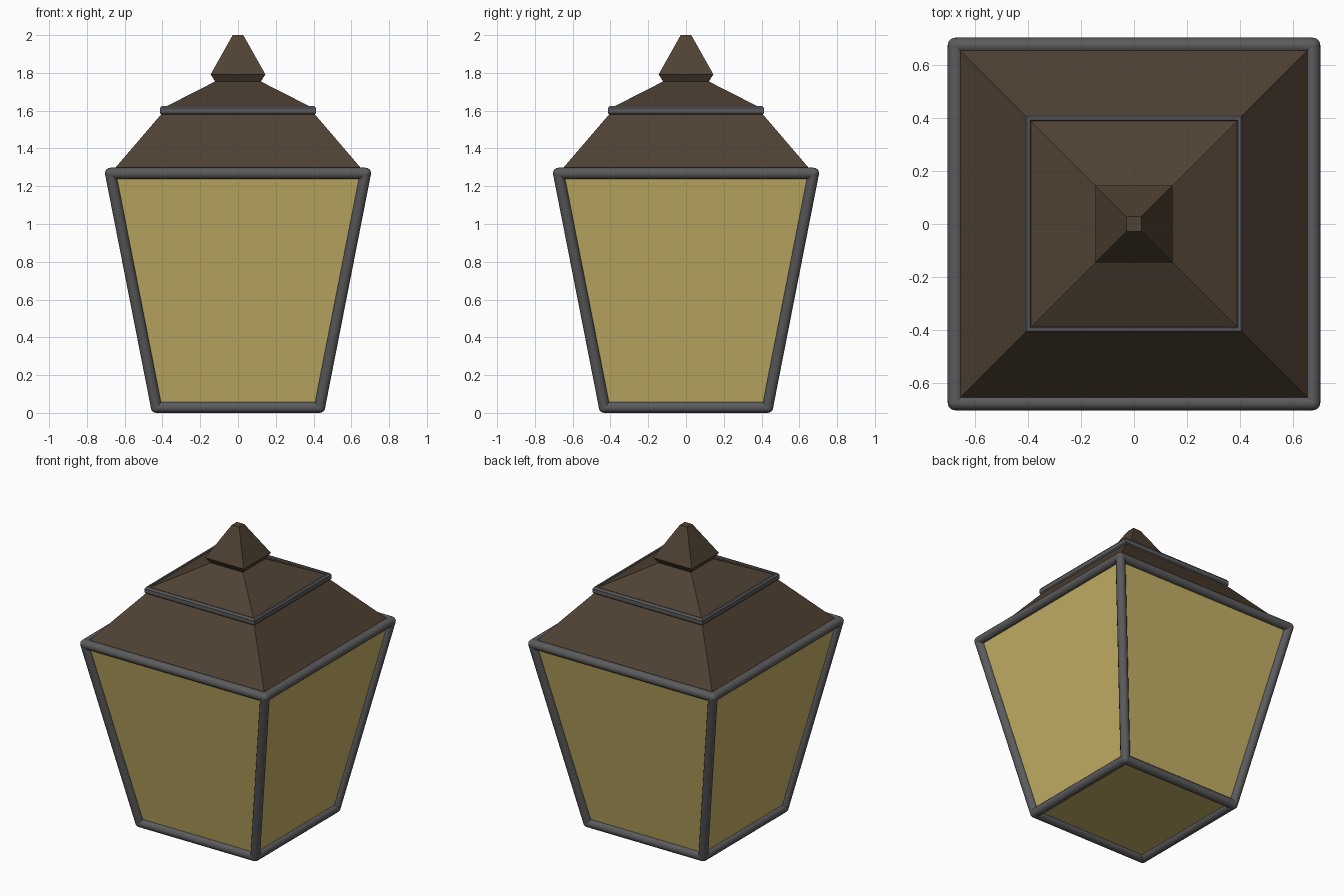
import bpy
import bmesh
from mathutils import Vector

cube = bpy.data.objects.get("Cube")
if cube:
    bpy.data.objects.remove(cube, do_unlink=True)


def material(name, rgb):
    m = bpy.data.materials.new(name)
    m.use_nodes = True
    m.diffuse_color = (*rgb, 1)
    bsdf = next(n for n in m.node_tree.nodes if n.type == 'BSDF_PRINCIPLED')
    bsdf.inputs["Base Color"].default_value = (*rgb, 1)
    bsdf.inputs["Roughness"].default_value = 0.7
    return m


GLASS = material("warm yellow glass", (0.56, 0.44, 0.135))
ROOF = material("dark brown roof", (0.080, 0.054, 0.034))
METAL = material("dark grey metal", (0.105, 0.105, 0.11))
CORNERS = ((-1, -1), (1, -1), (1, 1), (-1, 1))


def finish(name, bm, mat):
    bmesh.ops.recalc_face_normals(bm, faces=bm.faces)
    mesh = bpy.data.meshes.new(name)
    bm.to_mesh(mesh)
    bm.free()
    mesh.materials.append(mat)
    ob = bpy.data.objects.new(name, mesh)
    bpy.context.collection.objects.link(ob)
    return ob


def square_loft(name, profile, mat, ring=False):
    """Sweep a (half width, height) profile round a square plan."""
    bm = bmesh.new()
    loops = [[bm.verts.new((x * w, y * w, z)) for x, y in CORNERS] for w, z in profile]
    pairs = list(zip(loops, loops[1:]))
    if ring:
        pairs.append((loops[-1], loops[0]))
    else:
        bm.faces.new(loops[0])
        bm.faces.new(loops[-1])
    for a, b in pairs:
        for i in range(4):
            j = (i + 1) % 4
            bm.faces.new((a[i], a[j], b[j], b[i]))
    return finish(name, bm, mat)


def rod(name, start, end, radius):
    """Round bar with ball ends, so that neighbouring bars join softly."""
    bm = bmesh.new()
    start, end = Vector(start), Vector(end)
    axis = end - start
    turn = axis.to_track_quat('Z', 'Y').to_matrix()
    made = bmesh.ops.create_cone(bm, segments=12, radius1=radius, radius2=radius,
                                 depth=axis.length)["verts"]
    bmesh.ops.rotate(bm, verts=made, matrix=turn)
    bmesh.ops.translate(bm, verts=made, vec=(start + end) / 2)
    for p in (start, end):
        ball = bmesh.ops.create_uvsphere(bm, u_segments=12, v_segments=8, radius=radius)["verts"]
        bmesh.ops.rotate(bm, verts=ball, matrix=turn)
        bmesh.ops.translate(bm, verts=ball, vec=p)
    ob = finish(name, bm, METAL)
    bpy.ops.object.select_all(action='DESELECT')
    ob.select_set(True)
    bpy.context.view_layer.objects.active = ob
    bpy.ops.object.shade_smooth_by_angle(angle=0.8)


# Glass body, tapering towards the base
LOW, HIGH, R = (0.432, 0.03), (0.675, 1.268), 0.03
square_loft("glass_body", [LOW, HIGH], GLASS)

# Frame bars along every edge of the glass
sides = ("front", "left", "back", "right")
posts = ("front_right", "front_left", "back_left", "back_right")
for i in range(4):
    (ax, ay), (bx, by) = CORNERS[i], CORNERS[(i + 1) % 4]
    for level, (w, z) in (("bottom", LOW), ("top", HIGH)):
        rod(f"{sides[i]}_{level}_bar", (ax * w, ay * w, z), (bx * w, by * w, z), R)
    rod(f"{posts[i]}_post", (ax * LOW[0], ay * LOW[0], LOW[1]),
        (ax * HIGH[0], ay * HIGH[0], HIGH[1]), R)

# Roof in two tiers, with a metal collar between them
square_loft("lower_roof", [HIGH, (0.39, 1.6)], ROOF)
square_loft("roof_collar", [(0.38, 1.575), (0.403, 1.575), (0.413, 1.587), (0.413, 1.613),
                            (0.404, 1.625), (0.393, 1.625), (0.385, 1.6)], METAL, ring=True)
square_loft("upper_roof", [(0.391, 1.6), (0.391, 1.617), (0.12, 1.755)], ROOF)

# Pointed finial with a flared base
square_loft("finial", [(0.118, 1.75), (0.145, 1.792), (0.028, 2.0)], ROOF)
